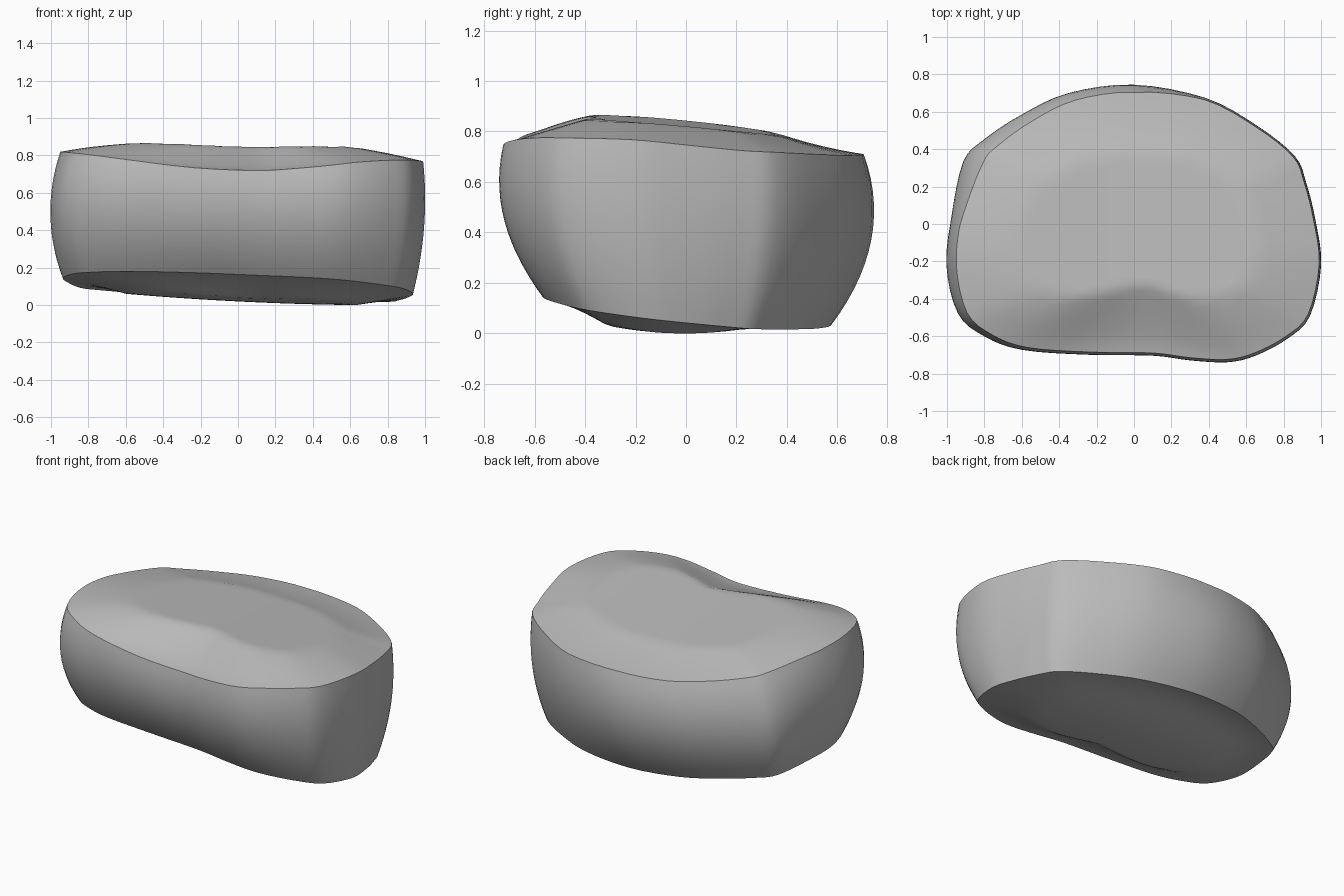
import bpy
import bmesh
import math
from mathutils import Vector

# Remove the default cube only
cube = bpy.data.objects.get("Cube")
if cube:
    bpy.data.objects.remove(cube, do_unlink=True)

# Widest outline of the block, counter-clockwise: x, y, and height of the upper rim
OUTLINE = [
    (0.1, -0.70, 0.72), (0.3, -0.725, 0.73), (0.5, -0.735, 0.748), (0.65, -0.70, 0.765),
    (0.82, -0.61, 0.775), (0.94, -0.49, 0.775), (1.0, -0.22, 0.768), (0.97, 0.02, 0.745),
    (0.92, 0.22, 0.725), (0.86, 0.36, 0.718), (0.66, 0.52, 0.71), (0.38, 0.67, 0.705),
    (0.0, 0.745, 0.71), (-0.35, 0.70, 0.715), (-0.6, 0.585, 0.73), (-0.8, 0.45, 0.75),
    (-0.9, 0.34, 0.77), (-0.97, 0.05, 0.805), (-1.0, -0.22, 0.82), (-0.94, -0.48, 0.815),
    (-0.8, -0.60, 0.80), (-0.6, -0.67, 0.775), (-0.25, -0.695, 0.735),
]
STEPS = 4
WALL_RINGS = 14
CAP_RINGS = 18
BULGE = 0.65


def clamp(value):
    return max(0, min(1, value))


def smooth_loop(points, steps):
    """Closed Catmull-Rom curve through the points."""
    pts = [Vector(p) for p in points]
    n = len(pts)
    result = []
    for i in range(n):
        a, b, c, d = (pts[(i + k - 1) % n] for k in range(4))
        for j in range(steps):
            t = j / steps
            result.append(0.5 * (2 * b + (c - a) * t
                                 + (2 * a - 5 * b + 4 * c - d) * t ** 2
                                 + (3 * b - a - 3 * c + d) * t ** 3))
    return result


def barrel(low, middle, high, t):
    """Quadratic through the lower rim, the widest level and the upper rim."""
    return (low * (t - BULGE) * (t - 1) / BULGE
            + middle * t * (t - 1) / (BULGE * (BULGE - 1))
            + high * t * (t - BULGE) / (1 - BULGE))


def lower_rim_height(x, y):
    return 0.1 - 0.045 * x - 0.12 * y - 0.02 * x * x


def upper_plateau(x, y):
    return 0.82 - 0.02 * x + 0.032 * x * x - 0.085 * y


def lower_plateau(x, y):
    return 0.02 - 0.05 * x + 0.03 * x * x + 0.3 * y * y


def wall_point(p, t):
    """Point on the bulging wall, t running from lower to upper rim."""
    top_x = 0.95 - 0.05 * clamp(p.y * 3) if p.x < 0 else 0.99
    top_y = 0.945 + 0.05 * clamp(p.x * 2.5) if p.y > 0 else 0.985
    x = p.x * barrel(0.935, 1, top_x, t)
    y = p.y * barrel(0.77, 1, top_y, t)
    low = lower_rim_height(p.x * 0.935, p.y * 0.77)
    return Vector((x, y, low + (p.z - low) * t))


def bridge(bm, first, second):
    n = len(first)
    for i in range(n):
        j = (i + 1) % n
        bm.faces.new((first[i], first[j], second[j], second[i]))


def add_cap(bm, rim, plateau, front_curve):
    """Fill a rim with rings sloping to a plateau, with a wider slope at front and back."""
    centre = Vector((0.05, -0.03, 0))
    previous = rim
    for k in range(1, CAP_RINGS):
        s = 1 - k / CAP_RINGS
        ring = []
        for v in rim:
            reach = v.co - centre
            facing = reach.y / math.hypot(reach.x, reach.y)
            front = clamp(-facing) ** 2
            back = clamp(facing) ** 2
            width = 0.33 + 0.22 * front + 0.13 * back
            blend = clamp((1 - s) / width) ** (1 + front_curve * front)
            x = centre.x + reach.x * s
            y = centre.y + reach.y * s
            z = v.co.z + (plateau(x, y) - v.co.z) * blend
            ring.append(bm.verts.new((x, y, z)))
        bridge(bm, previous, ring)
        previous = ring
    tip = bm.verts.new((centre.x, centre.y, plateau(centre.x, centre.y)))
    for i, v in enumerate(previous):
        bm.faces.new((v, previous[(i + 1) % len(previous)], tip))


# Bulging wall
bm = bmesh.new()
outline = smooth_loop(OUTLINE, STEPS)
rings = [[bm.verts.new(wall_point(p, k / WALL_RINGS)) for p in outline]
         for k in range(WALL_RINGS + 1)]
for lower, upper in zip(rings, rings[1:]):
    bridge(bm, lower, upper)

# Upper and lower end surfaces
add_cap(bm, rings[-1], upper_plateau, 0.4)
add_cap(bm, rings[0], lower_plateau, 0)
bmesh.ops.recalc_face_normals(bm, faces=bm.faces)

# Stand the block on the ground
ground = min(v.co.z for v in bm.verts)
bmesh.ops.translate(bm, verts=bm.verts, vec=(0, 0, -ground))

mesh = bpy.data.meshes.new("rounded_block")
bm.to_mesh(mesh)
bm.free()
block = bpy.data.objects.new("rounded_block", mesh)
bpy.context.collection.objects.link(block)

# Plain grey material
grey = bpy.data.materials.new("plain_grey")
grey.use_nodes = True
colour = (0.5, 0.5, 0.5, 1)
grey.diffuse_color = colour
grey.node_tree.nodes["Principled BSDF"].inputs["Base Color"].default_value = colour
mesh.materials.append(grey)

# Smooth surfaces with crisp rims
bpy.ops.object.select_all(action="DESELECT")
block.select_set(True)
bpy.context.view_layer.objects.active = block
bpy.ops.object.shade_smooth_by_angle(angle=math.radians(25))
